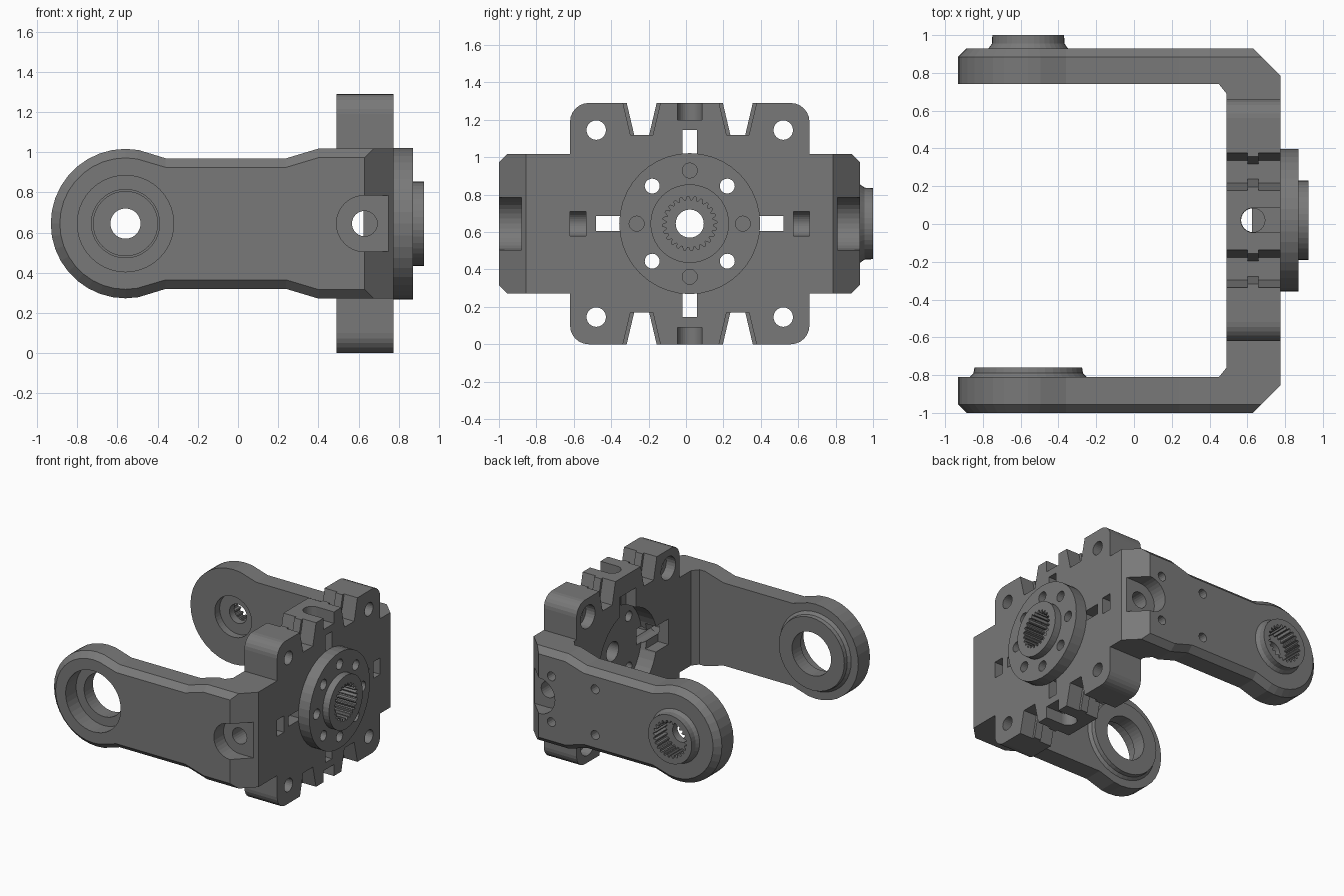
import bpy, bmesh
from math import sin, cos, pi, radians

CY, CZ = 0.02, 0.645        # hub axis
AX = -0.56                  # pivot axis of the arms
X0, X1 = 0.49, 0.775        # plate back and front

cube = bpy.data.objects.get("Cube")
if cube:
    bpy.data.objects.remove(cube, do_unlink=True)

grey = bpy.data.materials.new("dark_grey_plastic")
grey.use_nodes = True
grey.diffuse_color = (0.19, 0.19, 0.19, 1)
bsdf = grey.node_tree.nodes["Principled BSDF"]
bsdf.inputs["Base Color"].default_value = (0.19, 0.19, 0.19, 1)
bsdf.inputs["Roughness"].default_value = 0.6


def place(axis, level, a, b):
    return {"x": (level, a, b), "y": (a, level, b), "z": (a, b, level)}[axis]


def loft(name, axis, rings):
    """Solid through matching outlines, each given as (level, points)."""
    bm = bmesh.new()
    loops = [[bm.verts.new(place(axis, lv, *p)) for p in pts] for lv, pts in rings]
    n = len(loops[0])
    for lo, hi in zip(loops, loops[1:]):
        for i in range(n):
            bm.faces.new((lo[i], lo[(i + 1) % n], hi[(i + 1) % n], hi[i]))
    bm.faces.new(loops[0])
    bm.faces.new(loops[-1])
    bmesh.ops.recalc_face_normals(bm, faces=bm.faces)
    me = bpy.data.meshes.new(name)
    bm.to_mesh(me)
    bm.free()
    me.materials.append(grey)
    ob = bpy.data.objects.new(name, me)
    bpy.context.scene.collection.objects.link(ob)
    return ob


def prism(name, axis, lo, hi, pts):
    return loft(name, axis, [(lo, pts), (hi, pts)])


def arc(a, b, r, start=0, end=360, n=40):
    full = end - start == 360
    steps = n if full else n + 1
    return [(a + r * cos(radians(start + (end - start) * i / n)),
             b + r * sin(radians(start + (end - start) * i / n))) for i in range(steps)]


def rect(a0, a1, b0, b1):
    return [(a0, b0), (a1, b0), (a1, b1), (a0, b1)]


def spline(a, b, r_out=0.145, r_in=0.125, teeth=24):
    pts = []
    for i in range(teeth * 4):
        r = r_out if i % 4 < 2 else r_in
        t = 2 * pi * (i + 0.5) / (teeth * 4)
        pts.append((a + r * cos(t), b + r * sin(t)))
    return pts


def slot(a, b, r, end):
    """Half round on the left, open and square towards +a."""
    return arc(a, b, r, 90, 270, 16) + [(end, b - r), (end, b + r)]


def combine(target, tool, operation):
    mod = target.modifiers.new("shape", "BOOLEAN")
    mod.operation, mod.solver, mod.object = operation, "EXACT", tool
    bpy.context.view_layer.objects.active = target
    with bpy.context.temp_override(object=target, active_object=target):
        bpy.ops.object.modifier_apply(modifier=mod.name)


def join(target, tool):
    combine(target, tool, "UNION")
    bpy.data.objects.remove(tool, do_unlink=True)


def cut(targets, axis, lo, hi, pts):
    tool = prism("cutter", axis, lo, hi, pts)
    tool.hide_render = True
    for t in targets:
        combine(t, tool, "DIFFERENCE")
    bpy.data.objects.remove(tool, do_unlink=True)


def arm_outline(d):
    """Side outline of an arm, shrunk by d: round end, waist, wide root."""
    top = [(-0.36, 0.325), (0.24, 0.325), (0.40, 0.373), (X1, 0.373)]
    upper = [(x, CZ + h - d) for x, h in top]
    lower = [(x, CZ - h + d) for x, h in reversed(top)]
    return arc(AX, CZ, 0.372 - d, 80, 280, 20)[::-1] + upper + lower


# Cross web with small inside corner fillets
frame = prism("bracket_frame", "z", 0.272, 1.018, [
    (0.45, -0.81), (X0, -0.76), (X0, 0.69), (0.45, 0.74), (0.6, 0.80),
    (X1, 0.78), (X1, -0.85), (0.6, -0.87)])

# Arms with bevelled outer rim and cut-off outer corners
for inner, shoulder, outer in ((-0.81, -0.955, -1.0), (0.74, 0.885, 0.93)):
    arm = loft("arm", "y", [(inner, arm_outline(0)), (shoulder, arm_outline(0)),
                            (outer, arm_outline(0.045))])
    s = 1 if outer > 0 else -1
    cut([arm], "z", 0, 1.4, [(0.63, outer), (0.83, outer - s * 0.2),
                             (0.83, outer + s * 0.1), (0.53, outer + s * 0.1)])
    join(frame, arm)

# Hub plate with rounded corners
k, r = 0.54, 0.10
corners = []
for sy, sz, a in ((1, 1, 0), (-1, 1, 90), (-1, -1, 180), (1, -1, 270)):
    corners += arc(CY + sy * k, CZ + sz * (k + 0.005), r, a, a + 90, 6)
join(frame, prism("plate", "x", X0, X1, corners))

# Raised bosses
flange = prism("hub_flange", "x", X1, 0.87, arc(CY, CZ, 0.377))
join(flange, prism("collar", "x", 0.86, 0.925, arc(CY, CZ, 0.21)))
bearing_boss = loft("bearing_boss", "y", [
    (-0.81, arc(AX, CZ, 0.31)), (-0.79, arc(AX, CZ, 0.29)), (-0.76, arc(AX, CZ, 0.285))])
spline_boss = loft("spline_boss", "y", [
    (0.93, arc(AX, CZ, 0.21)), (0.955, arc(AX, CZ, 0.192)), (1.0, arc(AX, CZ, 0.19))])

# Pivot bores
cut([frame], "y", -1.1, -0.87, arc(AX, CZ, 0.24))
cut([frame, bearing_boss], "y", -1.1, -0.7, arc(AX, CZ, 0.17))
cut([frame, spline_boss], "y", 0.86, 1.1, spline(AX, CZ))
cut([frame], "y", 0.7, 0.8, arc(AX, CZ, 0.16))
cut([frame], "y", 0.7, 1.1, arc(AX, CZ, 0.075))

# Hub recess, splined socket and centre bore
cut([frame], "x", 0.4, 0.625, arc(CY, CZ, 0.36))
cut([frame, flange], "x", 0.76, 1.0, spline(CY, CZ))
cut([frame, flange], "x", 0.4, 1.0, arc(CY, CZ, 0.075))

# Flange holes: through on the diagonals, blind on the axes
for i in range(8):
    t = i * pi / 4
    y, z = CY + 0.284 * cos(t), CZ + 0.284 * sin(t)
    cut([frame, flange] if i % 2 else [flange], "x", 0.4 if i % 2 else 0.8, 1.0,
        arc(y, z, 0.04, n=20))

for sy in (-1, 1):
    for sz in (-1, 1):
        # Corner bolt holes with seats behind
        y, z = CY + sy * 0.5, CZ + sz * 0.5
        cut([frame], "x", 0.4, 0.9, arc(y, z, 0.052, n=24))
        cut([frame], "x", 0.4, 0.57, arc(y, z, 0.09, n=24))
        # Edge notches with a middle rib
        for lo, hi, b in ((0.4, 0.60, 0.06), (0.59, 0.67, 0.04), (0.66, 0.9, 0.06)):
            c = CY + sy * 0.257
            cut([frame], "x", lo, hi, [
                (c - b, CZ + sz * 0.475), (c + b, CZ + sz * 0.475),
                (c + b + 0.053, CZ + sz * 0.7), (c - b - 0.053, CZ + sz * 0.7)])

for s in (-1, 1):
    def span(c, d0, d1):
        return sorted((c + s * d0, c + s * d1))
    # Narrow slots in a cross, wider on the back
    for half, d0, d1, x in ((0.04, 0.34, 0.5, 0.772 + 0.1), (0.1, 0.3, 0.5, 0.58)):
        cut([frame], "x", 0.4, x, rect(*span(CY, d0, d1), CZ - half, CZ + half))
        cut([frame], "x", 0.4, x, rect(CY - half, CY + half, *span(CZ, d0, d1)))
    # Edge bolt holes and their open seats
    cut([frame], "z", *span(CZ, 0.3, 0.7), arc(0.63, CY, 0.063, n=24))
    cut([frame], "z", *span(CZ, 0.555, 0.7), slot(0.63, CY, 0.065, 0.9))
    cut([frame], "y", *span(CY, 0.3, 1.1), arc(0.63, CZ, 0.063, n=24))
    cut([frame], "y", *span(CY, 0.555, 0.64), slot(0.63, CZ, 0.065, 0.9))
    # Half-round pockets on the outer corners
    lo, hi = (-1.1, -0.88) if s < 0 else (0.81, 1.1)
    cut([frame], "y", lo, hi, slot(0.63, CZ, 0.14, 0.75))
    # Small blind holes on the back arm
    for x in (0.14, 0.52):
        cut([frame], "y", 0.85, 1.1, arc(x, CZ + s * 0.18, 0.035, n=16))

# Flat shading throughout
for ob in (frame, flange, bearing_boss, spline_boss):
    for p in ob.data.polygons:
        p.use_smooth = False
        p.material_index = 0
